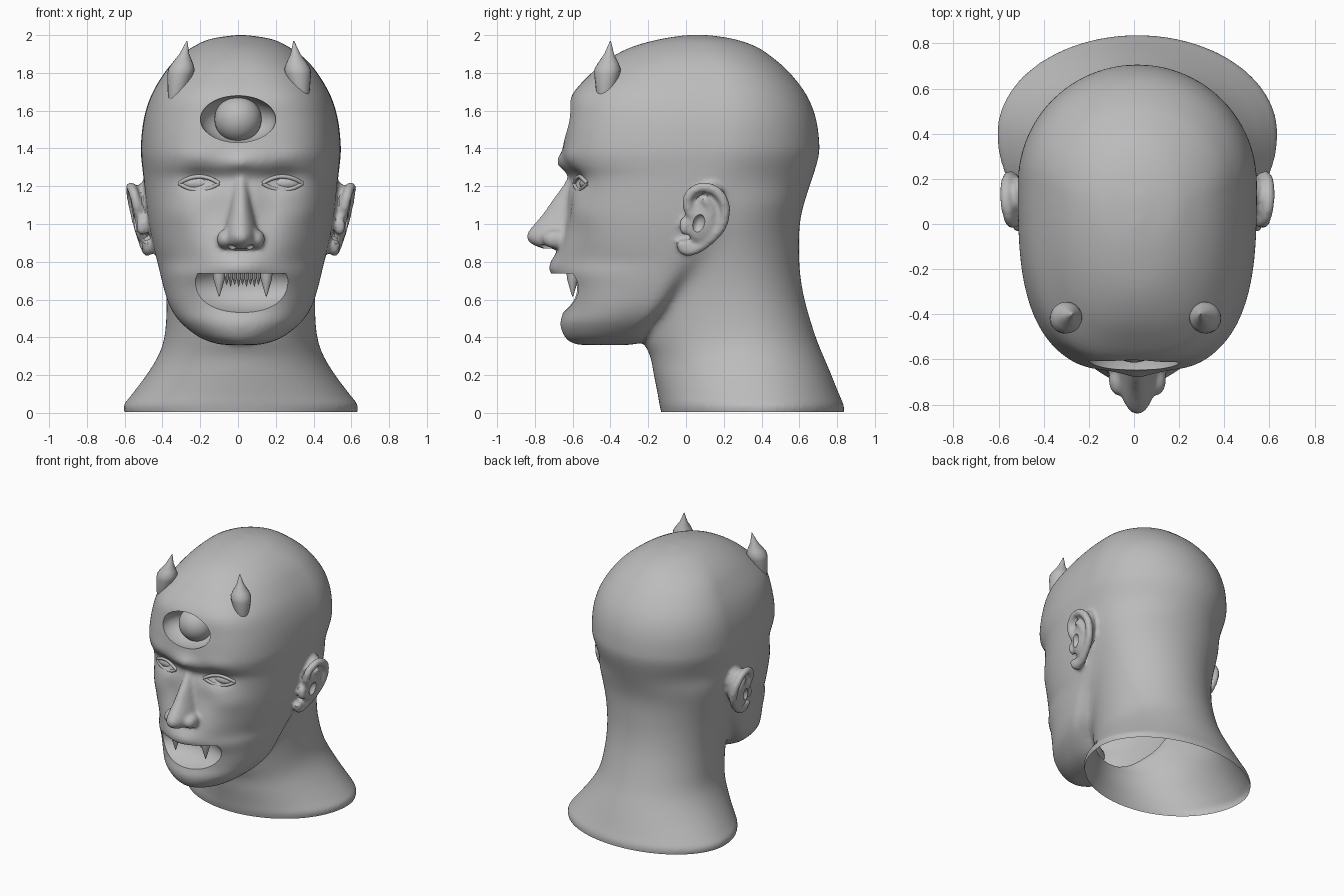
import bpy, bmesh, math
from mathutils import Matrix, Vector
from mathutils.bvhtree import BVHTree

cube = bpy.data.objects.get("Cube")
if cube:
    bpy.data.objects.remove(cube, do_unlink=True)

GREY = (0.5, 0.5, 0.5, 1)
clay = bpy.data.materials.new("clay grey")
clay.use_nodes = True
clay.diffuse_color = GREY
clay.node_tree.nodes["Principled BSDF"].inputs["Base Color"].default_value = GREY
MID = 0.015  # the face sits slightly to its left


def add(name, bm):
    bmesh.ops.recalc_face_normals(bm, faces=bm.faces)
    mesh = bpy.data.meshes.new(name)
    bm.to_mesh(mesh)
    bm.free()
    mesh.materials.append(clay)
    obj = bpy.data.objects.new(name, mesh)
    bpy.context.collection.objects.link(obj)
    return obj


def select(objs):
    bpy.ops.object.select_all(action='DESELECT')
    for o in objs:
        o.select_set(True)
    bpy.context.view_layer.objects.active = objs[0]


def smooth(obj, angle=40):
    select([obj])
    bpy.ops.object.shade_smooth_by_angle(angle=math.radians(angle))


def apply(obj, kind, **settings):
    mod = obj.modifiers.new(kind, kind)
    for key, value in settings.items():
        setattr(mod, key, value)
    select([obj])
    bpy.ops.object.modifier_apply(modifier=mod.name)


def fuse(objs):
    select(objs)
    bpy.ops.object.join()
    apply(objs[0], 'REMESH', mode='VOXEL', voxel_size=.013)


def slice_off(bm, height, normal):
    """Cut flat at a height and drop the side the normal points to."""
    bmesh.ops.bisect_plane(bm, geom=bm.verts[:] + bm.edges[:] + bm.faces[:],
                           plane_co=(0, 0, height), plane_no=(0, 0, normal), clear_outer=True)


def spline(rows, steps):
    """Catmull-Rom interpolation through rows of numbers."""
    out = []
    for i in range(len(rows) - 1):
        a, b, c, d = (rows[min(max(i + k, 0), len(rows) - 1)] for k in (-1, 0, 1, 2))
        for s in range(steps):
            t = s / steps
            out.append([q + t / 2 * (r - p + t * (2*p - 5*q + 4*r - u + t * (3*(q - r) + u - p)))
                        for p, q, r, u in zip(a, b, c, d)])
    return out + [list(rows[-1])]


def skin(name, rings):
    """Closed surface through rings of points."""
    bm = bmesh.new()
    rings = [[bm.verts.new(p) for p in ring] for ring in rings]
    for lo, hi in zip(rings, rings[1:]):
        for k in range(len(lo)):
            n = (k + 1) % len(lo)
            bm.faces.new((lo[k], lo[n], hi[n], hi[k]))
    bm.faces.new(rings[0])
    bm.faces.new(rings[-1])
    return add(name, bm)


def loft(name, rows, around=80):
    """Rows hold height, front, back, depth of the widest point, half width, front squareness."""
    rings = []
    for z, front, back, mid, w, *power in spline(rows, 4):
        ring = []
        for k in range(around):
            a = math.tau * k / around
            c, s = math.cos(a), math.sin(a)
            e = 2 / power[0] if power and s < 0 else 1
            x = w * math.copysign(abs(c) ** e, c)
            y = mid + (back - mid) * s if s >= 0 else mid - (mid - front) * abs(s) ** e
            ring.append((MID + x, y, z))
        rings.append(ring)
    return skin(name, rings)


def ellipsoid(name, loc, size, tilt=0, cut=1):
    """A cut below 1 removes the part above that share of the height."""
    bm = bmesh.new()
    bmesh.ops.create_uvsphere(bm, u_segments=48, v_segments=24, radius=1)
    if cut < 1:
        slice_off(bm, cut, 1)
        bmesh.ops.holes_fill(bm, edges=bm.edges[:])
    bm.transform(Matrix.Translation(loc) @ Matrix.Rotation(tilt, 4, 'X') @ Matrix.Diagonal((*size, 1)))
    return add(name, bm)


def tube(name, points, radius):
    curve = bpy.data.curves.new(name, 'CURVE')
    curve.dimensions = '3D'
    curve.bevel_depth, curve.bevel_resolution = radius, 3
    curve.use_fill_caps = True
    path = spline(points, 4)
    sp = curve.splines.new('POLY')
    sp.points.add(len(path) - 1)
    for p, co in zip(sp.points, path):
        p.co = (*co, 1)
    curve.materials.append(clay)
    obj = bpy.data.objects.new(name, curve)
    bpy.context.collection.objects.link(obj)
    select([obj])
    bpy.ops.object.convert(target='MESH')
    return bpy.context.view_layer.objects.active


def spike(name, loc, profile, lean=(0, 0), around=20):
    """Lathed point; profile holds height and radius, lean shifts the tip."""
    x, y, z = loc
    rings = []
    for h, r in profile:
        t = h / profile[-1][0]
        rings.append([(x + lean[0]*t + r*math.cos(math.tau*k/around),
                       y + lean[1]*t + r*math.sin(math.tau*k/around), z + h) for k in range(around)])
    smooth(skin(name, rings))


# Skull with face and jaw
head = loft("head", [
    (.36, -.56, -.30, -.42, .09, 2), (.375, -.61, -.22, -.4, .16, 2), (.41, -.64, -.17, -.34, .235, 2.2),
    (.48, -.66, -.13, -.25, .32, 2.3), (.56, -.645, -.06, -.17, .375, 2.3), (.66, -.65, 0, -.1, .41, 2.3),
    (.74, -.68, .07, -.05, .43, 2.3), (.8, -.68, .14, 0, .445, 2.3), (.88, -.67, .27, .02, .465, 2.4),
    (1.0, -.645, .48, .05, .49, 2.5), (1.12, -.63, .62, .08, .505, 2.6), (1.24, -.62, .67, .1, .515, 2.7),
    (1.32, -.645, .695, .15, .525, 2.9), (1.4, -.65, .707, .18, .53, 3), (1.55, -.63, .69, .2, .515, 3),
    (1.68, -.605, .64, .2, .475, 2.9), (1.8, -.5, .55, .18, .405, 2.6), (1.88, -.4, .46, .14, .335, 2.3),
    (1.94, -.28, .37, .1, .25, 2.1), (1.98, -.13, .25, .08, .16, 2), (2.0, 0, .12, .08, .03, 2)])

# Soft sculpting: side, height, width, rise, push along y
STROKES = [(.21, 1.235, .1, .055, .05), (.25, 1.36, .1, .04, -.008), (0, 1.325, .09, .045, -.04),
           (.33, 1.06, .1, .07, -.015), (.33, .84, .1, .1, .02), (.14, 1.08, .05, .1, .015),
           (0, .77, .13, .07, -.045), (0, .44, .12, .06, -.008), (.1, 1.24, .04, .03, .015)]
for v in head.data.vertices:
    if v.co.y < -.15:
        v.co.y += sum(p * math.exp(-((abs(v.co.x - MID) - x) / w) ** 2 - ((v.co.z - z) / h) ** 2)
                      for x, z, w, h, p in STROKES)

# Neck flaring to the base, blended softly into the skull behind the jaw
neck = loft("neck", [
    (-.06, -.12, .82, .4, .6), (0, -.13, .835, .4, .615), (.04, -.14, .835, .4, .62),
    (.1, -.15, .81, .39, .575), (.2, -.17, .77, .36, .5), (.3, -.19, .73, .33, .44),
    (.4, -.23, .69, .3, .405), (.6, -.25, .63, .25, .395), (.75, -.24, .605, .22, .41),
    (.88, -.2, .6, .2, .435), (1.02, -.1, .605, .2, .47), (1.15, -.05, .64, .2, .495)])
fuse([head, neck])
blend = head.vertex_groups.new(name="blend")
for v in head.data.vertices:
    _, y, z = v.co
    ramps = ((y + .2) / .2, (1.4 - z) / .15, (z - .2) / .15)
    blend.add([v.index], math.prod(min(max(r, 0), 1) for r in ramps), 'REPLACE')
apply(head, 'SMOOTH', factor=.5, iterations=150, vertex_group="blend")

# Nose
parts = [head, loft("nose", [
    (1.3, -.64, -.45, -.5, .05), (1.24, -.63, -.45, -.5, .05), (1.13, -.705, -.45, -.53, .062),
    (1.05, -.76, -.45, -.55, .075), (.95, -.84, -.45, -.58, .095), (.9, -.825, -.45, -.58, .095),
    (.87, -.76, -.45, -.58, .08)])]
for side in (-1, 1):
    parts.append(ellipsoid("nostril_wing", (MID + side*.085, -.69, .92), (.042, .07, .05)))

    # Ears: shell, outer rim, inner ridge, front flap and lobe
    def ear(y, z):
        return (MID + side * (.495 + .23 * (z - .84) + .1 * (y - .05)), y, z)
    parts.append(ellipsoid("ear_shell", (MID + side*.52, .105, 1.06), (.05, .1, .165), -.3))
    parts.append(tube("ear_rim", [ear(*p) for p in (
        (.07, 1.03), (.015, 1.07), (.015, 1.15), (.085, 1.195), (.165, 1.17), (.208, 1.09),
        (.19, .99), (.125, .915), (.05, .865), (-.01, .86), (-.03, .91))], .027))
    parts.append(tube("ear_ridge", [ear(*p) for p in (
        (.09, 1.14), (.135, 1.07), (.12, .98), (.06, .92))], .022))
    parts.append(ellipsoid("ear_flap", ear(-.01, .99), (.03, .025, .05)))
    parts.append(ellipsoid("ear_lobe", ear(.015, .875), (.025, .05, .04)))
fuse(parts)
apply(head, 'SMOOTH', factor=.5, iterations=4)

# Carve the brow socket, mouth, nostrils and ear hollows
cutters = [ellipsoid("socket_cutter", (0, -.62, 1.555), (.2, .18, .125)),
           ellipsoid("mouth_cutter", (MID + .01, -.74, .67), (.345, .235, .15), cut=.46)]
for s in (-1, 1):
    cutters.append(ellipsoid("nostril_cutter", (MID + s*.048, -.74, .872), (.024, .04, .025)))
    cutters.append(ellipsoid("ear_cutter", (MID + s*.585, .065, 1.0), (.05, .035, .055), -.3))
for cutter in cutters:
    apply(head, 'BOOLEAN', operation='DIFFERENCE', solver='EXACT', object=cutter)
    bpy.data.objects.remove(cutter, do_unlink=True)
head.data.materials.clear()
head.data.materials.append(clay)

# Open the hollow base, and keep a search tree of the face
bm = bmesh.new()
bm.from_mesh(head.data)
slice_off(bm, .005, -1)
bm.to_mesh(head.data)
tree = BVHTree.FromBMesh(bm)
bm.free()
smooth(head)

# Brow eye
smooth(ellipsoid("brow_eye", (0, -.49, 1.555), (.124, .124, .124)))


def surface(x, z):
    return tree.ray_cast(Vector((x, -2, z)), Vector((0, 1, 0)))[0].y


# Eyes and lids laid on the face
for side, label in ((-1, "right"), (1, "left")):
    cx, cz = MID + side * .22, 1.215
    smooth(ellipsoid(label + "_eye", (cx, surface(cx, cz) + .045, cz), (.1, .056, .045)))
    for lid, rise in (("upper_lid", .036), ("lower_lid", -.036)):
        pts = []
        for i in range(-4, 5):
            t = i / 4
            x = cx + .105 * t
            pts.append((x, surface(x, cz) - .01 * (1 - t*t), cz + rise * (1 - t*t)))
        smooth(tube(label + "_" + lid, pts, .011))

# Horns, rooted outward and forward in the brow
HORN = [(-.2, .02), (-.12, .048), (-.03, .068), (0, .07), (.03, .056), (.08, .026), (.15, .002)]
spike("right_horn", (-.3, -.415, 1.82), HORN, (.03, .015))
spike("left_horn", (.315, -.415, 1.82), HORN, (-.02, .015))

# Fangs and small teeth under the upper lip
FANG = [(.02, .034), (-.03, .03), (-.08, .016), (-.125, .002)]
for x in (-.1, .15):
    spike("fang", (x, -.6, .74), FANG)
for i in range(9):
    spike("small_tooth", (-.06 + i * .021, -.565, .74), [(.02, .012), (-.03, .01), (-.06 - .01 * (i % 2), .002)],
          around=8)
